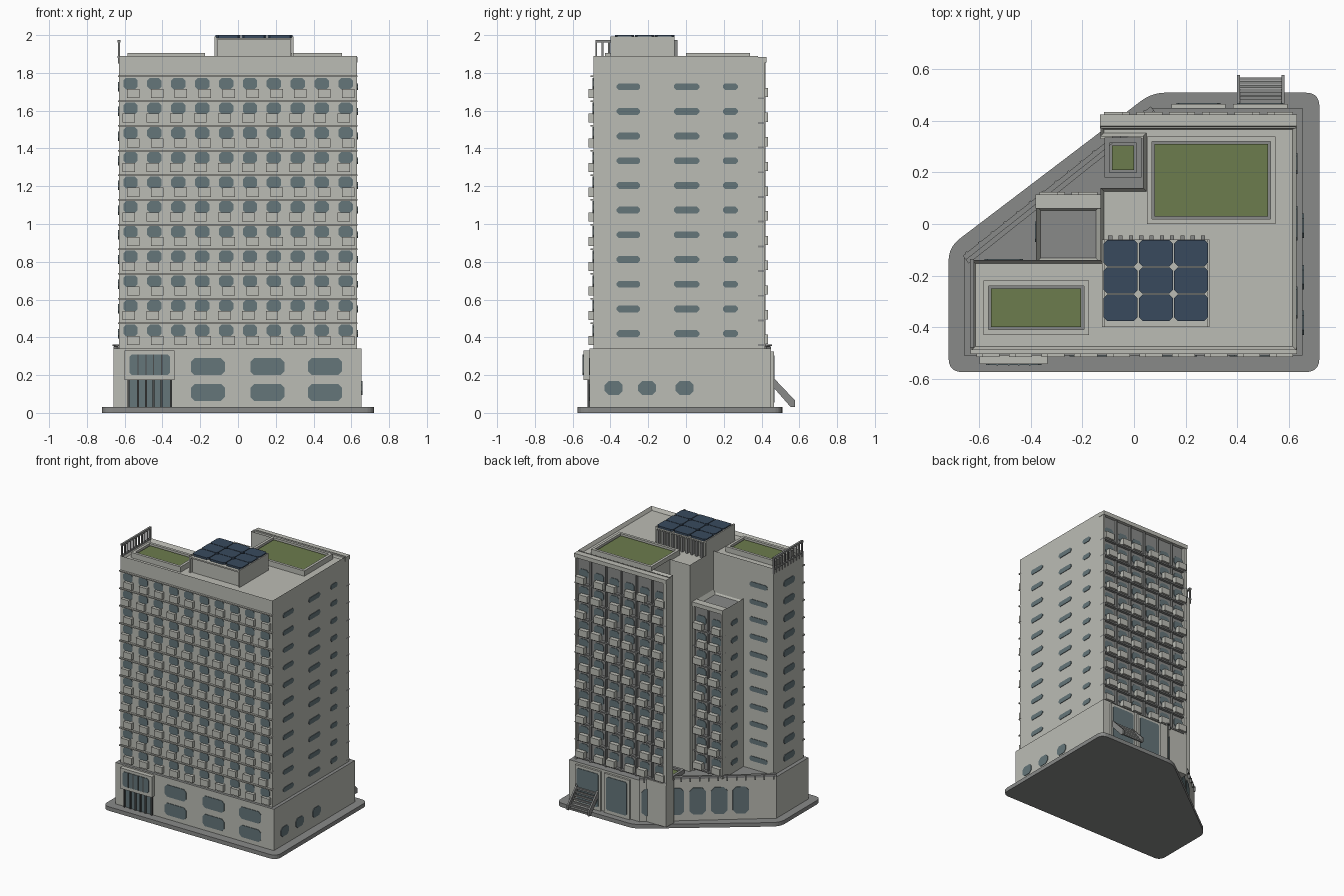
import bpy, bmesh, math
from mathutils import Vector as V

if "Cube" in bpy.data.objects:
    bpy.data.objects.remove(bpy.data.objects["Cube"])

def mat(name, c):
    m = bpy.data.materials.new(name)
    m.diffuse_color = (*c, 1)
    m.use_nodes = True
    m.node_tree.nodes["Principled BSDF"].inputs["Base Color"].default_value = m.diffuse_color
    return m

WALL = mat("warm_concrete", (.50, .505, .46))
GREY = mat("grey_paving", (.25, .255, .25))
GLASS = mat("blue_grey_glass", (.13, .18, .195))
GREEN = mat("planting", (.15, .20, .075))
SOLAR = mat("solar_blue", (.04, .068, .11))
DARK = mat("dark_metal", (.07, .075, .075))
Z = V((0, 0, 1))
ROWS = [.42 + .1307 * i for i in range(11)]

def prism(bm, pts, vec):
    a = [bm.verts.new(p) for p in pts]
    b = [bm.verts.new(V(p) + V(vec)) for p in pts]
    bm.faces.new(a[::-1])
    top = bm.faces.new(b)
    for i in range(len(a)):
        j = (i + 1) % len(a)
        bm.faces.new((a[i], a[j], b[j], b[i]))
    return top

def box(bm, x0, x1, y0, y1, z0, z1):
    return prism(bm, [(x0, y0, z0), (x1, y0, z0), (x1, y1, z0), (x0, y1, z0)], (0, 0, z1 - z0))

def pane(bm, c, n, w, h, ch=.015, t=.004):
    """Chamfered plate centred at c on a wall whose outward normal is n."""
    c, n = V(c), V(n)
    u, a, b = Z.cross(n), w / 2, h / 2
    ring = [(-a + ch, -b), (a - ch, -b), (a, -b + ch), (a, b - ch),
            (a - ch, b), (-a + ch, b), (-a, b - ch), (-a, -b + ch)]
    prism(bm, [c + u * p + Z * q - n * .004 for p, q in ring], n * (t + .004))

def finish(name, bm, *mats, rule=None):
    bmesh.ops.recalc_face_normals(bm, faces=bm.faces[:])
    bm.normal_update()
    if rule:
        for f in bm.faces:
            f.material_index = rule(f)
    me = bpy.data.meshes.new(name)
    bm.to_mesh(me)
    bm.free()
    for m in mats:
        me.materials.append(m)
    ob = bpy.data.objects.new(name, me)
    bpy.context.collection.objects.link(ob)
    return ob

def boxes(name, m, *dims):
    bm = bmesh.new()
    for d in dims:
        box(bm, *d)
    return finish(name, bm, m)

def outline(pts, z):
    return [(x, y, z) for x, y in pts]

# Ground slab with rounded corners
ring = []
corners = [V(p) for p in [(-.72, -.575), (.72, -.575), (.72, .51), (.07, .51), (-.72, -.09)]]
for i, p in enumerate(corners):
    a = p + (corners[i - 1] - p).normalized() * .055
    b = p + (corners[(i + 1) % 5] - p).normalized() * .055
    for k in range(6):
        t = k / 5
        ring.append(a * (1 - t) ** 2 + p * 2 * t * (1 - t) + b * t * t)
bm = bmesh.new()
prism(bm, outline(ring, 0), (0, 0, .03))
finish("ground_slab", bm, GREY)

# Podium, paved on top
A, B = V((-.66, -.13, 0)), V((.07, .45, 0))
bm = bmesh.new()
prism(bm, outline([(-.66, -.51), (.655, -.51), (.655, .45), B[:2], A[:2]], .03), (0, 0, .31))
finish("podium", bm, WALL, GREY, rule=lambda f: int(f.normal.z > .9))

# Tower with a light shaft notch and sunken roof
bm = bmesh.new()
top = prism(bm, outline([(-.63, -.49), (.63, -.49), (.63, .38), (-.13, .38), (-.13, .34), (.035, .34),
                         (.035, .14), (-.13, .14), (-.13, -.14), (-.63, -.14)], .33), (0, 0, 1.56))
bmesh.ops.recalc_face_normals(bm, faces=bm.faces[:])
bmesh.ops.inset_region(bm, faces=[top], thickness=.014, use_even_offset=True)
for v in top.verts:
    v.co.z -= .025
finish("tower", bm, WALL)
boxes("tower_corner_column", WALL, (-.13, .06, .33, .42, .03, .35), (-.131, -.105, .36, .42, .34, 1.86))

# Side turret with recessed top
bm = bmesh.new()
top = box(bm, -.38, -.13, -.15, .07, .33, 1.6)
bmesh.ops.recalc_face_normals(bm, faces=bm.faces[:])
bmesh.ops.inset_region(bm, faces=[top], thickness=.025)
for v in top.verts:
    v.co.z -= .03
finish("side_turret", bm, WALL, GREY, rule=lambda f: int(f.normal.z > .9 and f.calc_center_median().z < 1.59))

# Balconied rear faces
def balcony_face(name, x0, x1, y, cols, rows, ztop):
    step = (x1 - x0) / cols
    boxes(name + "_back_panel", GREY, (x0 + .003, x1 - .002, y - .012, y + .02, .345, ztop))
    fins = [(x0 + step * i - .005, x0 + step * i + .005, y, y + .035, .345, ztop) for i in range(1, cols)]
    fins += [(x0, x1, y, y + .04, z - .066, z - .056) for z in rows]
    boxes(name + "_fins", GREY, *fins)
    boxes(name + "_cap", WALL, (x0 - .002, x1 + .002, y - .01, y + .045, ztop, ztop + .03),
          (x0, x0 + .012, y, y + .038, .34, ztop), (x1 - .012, x1, y, y + .038, .34, ztop))
    win, bal = bmesh.new(), bmesh.new()
    for r, z in enumerate(rows):
        for c in range(cols):
            x = x0 + step * (c + .5)
            pane(win, (x, y + .02, z + .012), (0, 1, 0), step * .62, .065)
            s = x + (.014 if (r + c) % 2 else -.014)
            box(bal, s - .036, s + .036, y + .018, y + .055, z - .055, z - .006)
    finish(name + "_windows", win, GLASS)
    finish(name + "_balconies", bal, WALL)

balcony_face("rear", -.13, .63, .38, 6, ROWS, 1.855)
balcony_face("turret_rear", -.38, -.13, .07, 2, ROWS[:9], 1.575)

# Front facade: ledges, windows, balconies
boxes("front_ledges", WALL, *[(-.635, .632, -.505, -.48, z + .05, z + .058) for z in ROWS])
win, bal = bmesh.new(), bmesh.new()
for r, z in enumerate(ROWS):
    for c in range(10):
        x = -.569 + .1265 * c
        pane(win, (x, -.49, z + .016), (0, -1, 0), .076, .062)
        s = x + (.014 if r % 2 == 0 else -.01)
        box(bal, s - .033, s + .033, -.516, -.48, z - .06, z - .012)
finish("front_windows", win, GLASS)
finish("front_balconies", bal, WALL)

# Side windows, one set per wall
bm = bmesh.new()
for z in ROWS:
    for y, w in ((-.305, .125), (.003, .135), (.235, .08)):
        pane(bm, (.63, y, z), (1, 0, 0), w, .036, .012)
    pane(bm, (-.505, -.14, z), (0, 1, 0), .15, .036, .012)
    pane(bm, (-.63, -.32, z), (-1, 0, 0), .13, .05)
    if z < 1.55:
        pane(bm, (-.38, -.03, z), (-1, 0, 0), .08, .036, .012)
finish("side_windows", bm, GLASS)

# Podium windows
bm = bmesh.new()
for x in (-.16, .155, .46):
    for z in (.108, .245):
        pane(bm, (x, -.51, z), (0, -1, 0), .18, .09, .02)
for y in (-.383, -.206, -.007):
    pane(bm, (.655, y, .132), (1, 0, 0), .095, .072, .02)
d = (B - A).normalized()
n = Z.cross(d)
for t in (.243, .39, .537, .684, .865):
    pane(bm, A + d * t + Z * .175, n, .11, .2, .025)
for x, w in ((.49, .18), (.25, .17)):
    pane(bm, (x, .465, .18), (0, 1, 0), w, .25, .01)
finish("podium_windows", bm, GLASS)
boxes("rear_door_frames", WALL, (.385, .595, .44, .465, .03, .325), (.145, .355, .44, .465, .03, .325))

# Terrace rail along the diagonal
bm = bmesh.new()
prism(bm, [A + Z * .34, B + Z * .34, B - n * .03 + Z * .34, A - n * .03 + Z * .34], (0, 0, .012))
prism(bm, [A + n * .008 + Z * .353, B + n * .008 + Z * .353, B - n * .012 + Z * .353, A - n * .012 + Z * .353],
      (0, 0, .01))
for i in range(15):
    p = A + d * (.02 + .063 * i)
    prism(bm, [p + d * a + n * b + Z * .325 for a, b in ((-.005, -.01), (.005, -.01), (.005, .012), (-.005, .012))],
          (0, 0, .035))
finish("terrace_rail", bm, GREY)

# Front entrance: canopy frame, glass and mullions
boxes("entrance_canopy", WALL, (-.6, -.335, -.543, -.5, .175, .33))
bm = bmesh.new()
pane(bm, (-.467, -.543, .255), (0, -1, 0), .215, .11, .012)
pane(bm, (-.467, -.51, .103), (0, -1, 0), .23, .145, .005)
finish("entrance_glass", bm, GLASS)
bars = [(x - .005, x + .005, -.522, -.505, .03, .175) for x in (-.58, -.53, -.487, -.447, -.404, -.354)]
bars += [(x - .003, x + .003, -.549, -.54, .2, .31) for x in (-.53, -.487, -.447, -.404)]
boxes("entrance_mullions", DARK, *bars)

# Rear stairs with sloped sides
bm = bmesh.new()
for i in range(8):
    z = .185 - .02 * i
    box(bm, .41, .575, .455 + .0145 * i, .468 + .0145 * i, z - .012, z)
for x in (.4, .573):
    prism(bm, [(x, .45, .2), (x, .45, .15), (x, .555, .03), (x, .578, .03), (x, .578, .065)], (.012, 0, 0))
finish("rear_stairs", bm, GREY)

# Planters on roof and in the shaft
def planter(name, x0, x1, y0, y1, z0, z1, m):
    boxes(name + "_rim", m, (x0, x1, y0, y0 + .02, z0, z1), (x0, x1, y1 - .02, y1, z0, z1),
          (x0, x0 + .02, y0 + .02, y1 - .02, z0, z1), (x1 - .02, x1, y0 + .02, y1 - .02, z0, z1))
    boxes(name + "_lining", GREY, (x0 + .018, x1 - .018, y0 + .018, y1 - .018, z0, z1 - .016))
    boxes(name + "_planting", GREEN, (x0 + .03, x1 - .03, y0 + .03, y1 - .03, z0, z1 - .01))

planter("large_planter", .05, .55, 0, .34, 1.86, 1.905, WALL)
planter("front_planter", -.585, -.175, -.43, -.22, 1.86, 1.905, WALL)
planter("shaft_planter", -.115, .03, .18, .335, .335, .37, GREY)

# Roof plant room with side walls and rear louvres
boxes("plant_room", WALL, (-.11, .28, -.385, -.07, 1.86, 1.975), (-.122, .292, -.4, -.06, 1.975, 1.985),
      (-.125, -.115, -.4, -.06, 1.86, 1.992), (.284, .294, -.4, -.06, 1.86, 1.992))
boxes("plant_room_louvres", GREY, *[(x, x + .016, -.07, -.045, 1.865, 1.975)
                                   for x in [-.1 + .04 * i for i in range(10)]])

# Solar panels, chamfered three by three grid
bm = bmesh.new()
for i in range(3):
    for j in range(3):
        cx, cy, a, b, k = -.052 + .137 * i, -.325 + .106 * j, .066, .051, .014
        prism(bm, outline([(cx - a + k, cy - b), (cx + a - k, cy - b), (cx + a, cy - b + k), (cx + a, cy + b - k),
                           (cx + a - k, cy + b), (cx - a + k, cy + b), (cx - a, cy + b - k),
                           (cx - a, cy - b + k)], 1.98), (0, 0, .02))
finish("solar_panels", bm, SOLAR)

# Roof fence on the left edge
fence = [(-.637, -.622, -.48, -.135, 1.96, 1.975), (-.637, -.622, -.48, -.135, 1.88, 1.89)]
fence += [(-.635, -.625, y, y + .01, 1.85, 1.965) for y in [-.48 + .0335 * i for i in range(11)]]
boxes("roof_fence", GREY, *fence)
